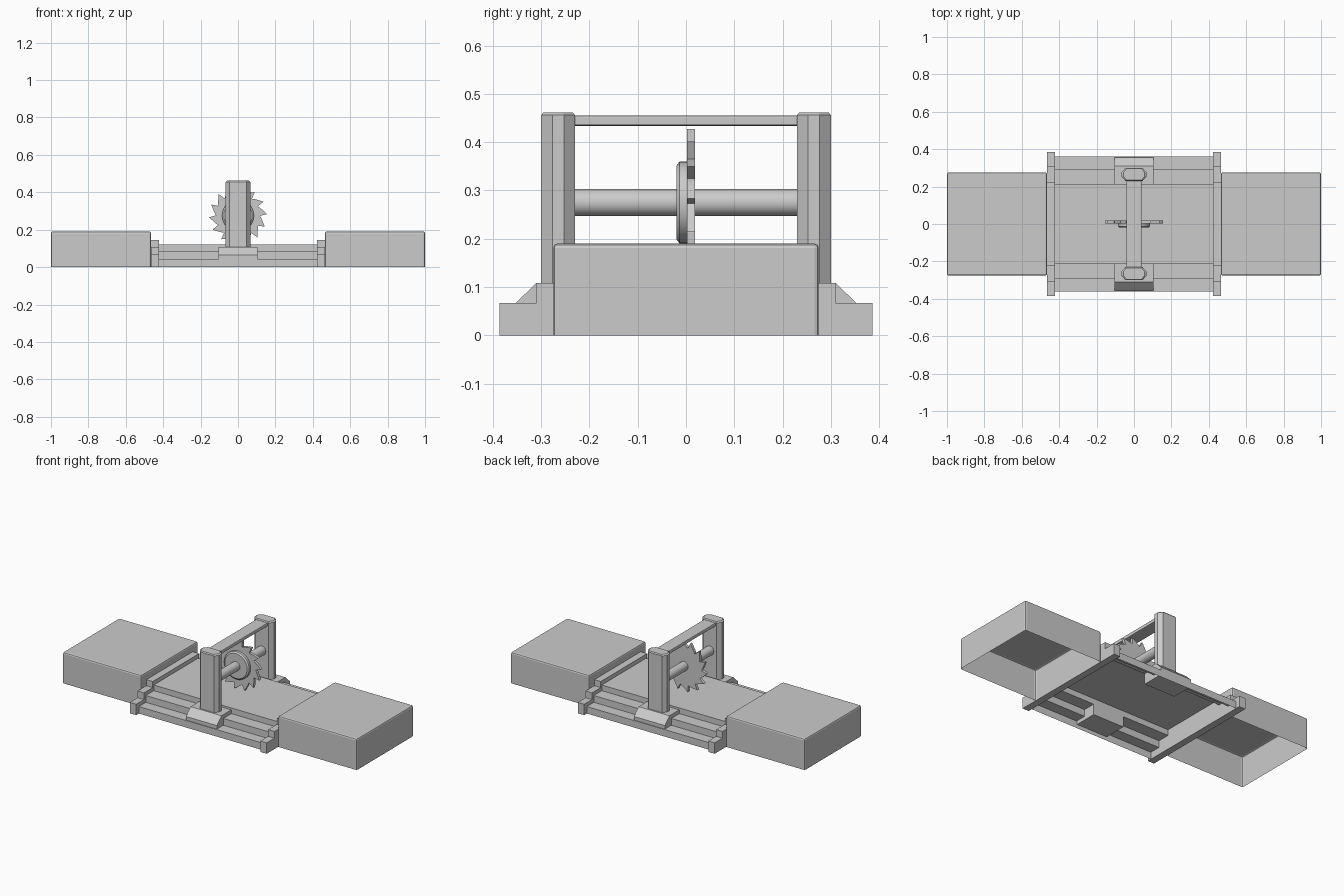
import bpy, bmesh
from math import sin, cos, pi, radians
from mathutils import Vector

if "Cube" in bpy.data.objects:
    bpy.data.objects.remove(bpy.data.objects["Cube"])


def finish(name, bm):
    bmesh.ops.recalc_face_normals(bm, faces=bm.faces[:])
    me = bpy.data.meshes.new(name)
    bm.to_mesh(me)
    bm.free()
    ob = bpy.data.objects.new(name, me)
    bpy.context.collection.objects.link(ob)
    return ob


def extrude(name, pts, vec, open_bottom=False):
    """Closed 3D outline pushed along vec; optionally without its floor at z = 0."""
    bm = bmesh.new()
    face = bm.faces.new([bm.verts.new(p) for p in pts])
    res = bmesh.ops.extrude_face_region(bm, geom=[face], use_keep_orig=True)
    bmesh.ops.translate(bm, vec=vec, verts=[g for g in res["geom"] if isinstance(g, bmesh.types.BMVert)])
    if open_bottom:
        floor = [f for f in bm.faces if all(v.co.z < 1e-5 for v in f.verts)]
        bmesh.ops.delete(bm, geom=floor, context="FACES_ONLY")
    return finish(name, bm)


def box(name, lo, hi, bevel=0, open_bottom=False):
    bm = bmesh.new()
    bmesh.ops.create_cube(bm, size=1)
    for v in bm.verts:
        v.co = Vector([lo[i] if v.co[i] < 0 else hi[i] for i in range(3)])
    edges = bm.edges[:]
    if open_bottom:
        edges = [e for e in edges if any(v.co.z > lo[2] + 1e-5 for v in e.verts)]
    if bevel:
        bmesh.ops.bevel(bm, geom=edges, offset=bevel, segments=2, profile=0.5, affect="EDGES")
    if open_bottom:
        floor = [f for f in bm.faces if all(v.co.z < lo[2] + 1e-5 for v in f.verts)]
        bmesh.ops.delete(bm, geom=floor, context="FACES_ONLY")
    return finish(name, bm)


def lathe_y(name, rings, n):
    """Capped round part along y through the axle centre; rings are (y, radius)."""
    bm = bmesh.new()
    loops = [[bm.verts.new((r * cos(2 * pi * i / n), y, AXLE_Z + r * sin(2 * pi * i / n)))
              for i in range(n)] for y, r in rings]
    for a, b in zip(loops, loops[1:]):
        for i in range(n):
            bm.faces.new((a[i], a[(i + 1) % n], b[(i + 1) % n], b[i]))
    bm.faces.new(loops[0])
    bm.faces.new(loops[-1])
    return smooth(finish(name, bm))


def smooth(ob):
    bpy.ops.object.select_all(action="DESELECT")
    ob.select_set(True)
    bpy.context.view_layer.objects.active = ob
    bpy.ops.object.shade_smooth_by_angle(angle=radians(35))
    return ob


def stepped(name, x0, x1, steps, open_bottom):
    """Symmetric staircase profile in yz, from (half width, top) pairs, widest first."""
    half, z = [], 0
    for w, top in steps:
        half += [(w, z), (w, top)]
        z = top
    prof = half + [(-y, z) for y, z in reversed(half)]
    return extrude(name, [(x0, y, z) for y, z in prof], (x1 - x0, 0, 0), open_bottom)


AXLE_Z = 0.275

# Stepped bed between the two end housings
stepped("stepped_bed", -0.43, 0.43, [(0.36, 0.043), (0.292, 0.085), (0.215, 0.12)], True)

for s, side in ((-1, "left"), (1, "right")):
    # Hollow end housings and stepped end plates
    x0, x1 = sorted((s * 0.465, s * 1.0))
    box(side + "_housing", (x0, -0.275, 0), (x1, 0.275, 0.19), 0.009, True)
    x0, x1 = sorted((s * 0.422, s * 0.465))
    stepped(side + "_end_plate", x0, x1, [(0.386, 0.067), (0.31, 0.108), (0.225, 0.145)], False)

for s, side in ((-1, "front"), (1, "back")):
    # Sloped foot under each post
    prof = [(0.355, 0.02), (0.355, 0.065), (0.31, 0.108), (0.215, 0.108), (0.215, 0.02)]
    extrude(side + "_post_foot", [(-0.105, s * y, z) for y, z in prof], (0.21, 0, 0))

    # Upright post with chamfered corners and a bevelled top
    outline = [(0.066, 0.012), (0.046, 0.035), (-0.046, 0.035), (-0.066, 0.012),
               (-0.066, -0.012), (-0.046, -0.035), (0.046, -0.035), (0.066, -0.012)]
    bm = bmesh.new()
    rings = [[bm.verts.new((x * k, s * 0.265 + y * k, z)) for x, y in outline]
             for z, k in ((0.1, 1), (0.456, 1), (0.462, 0.87))]
    for a, b in zip(rings, rings[1:]):
        for i in range(8):
            bm.faces.new((a[i], a[(i + 1) % 8], b[(i + 1) % 8], b[i]))
    bm.faces.new(rings[-1])
    finish(side + "_post", bm)

# Cross beam and axle
box("cross_beam", (-0.04, -0.235, 0.434), (0.04, 0.235, 0.455), 0.004)
lathe_y("axle", [(-0.235, 0.028), (0.235, 0.028)], 32)

# Blade hub disc
lathe_y("hub_disc", [(-0.02, 0.076), (-0.013, 0.085), (0.003, 0.085)], 40)

# Toothed saw blade
TEETH = 14
pts = []
for k in range(TEETH):
    for frac, r in ((0.12, 0.155), (0.5, 0.135), (0.8, 0.124), (0.97, 0.117)):
        a = 2 * pi * (k + frac) / TEETH
        pts.append((r * cos(a), 0.002, AXLE_Z + r * sin(a)))
extrude("saw_blade", pts, (0, 0.017, 0))
